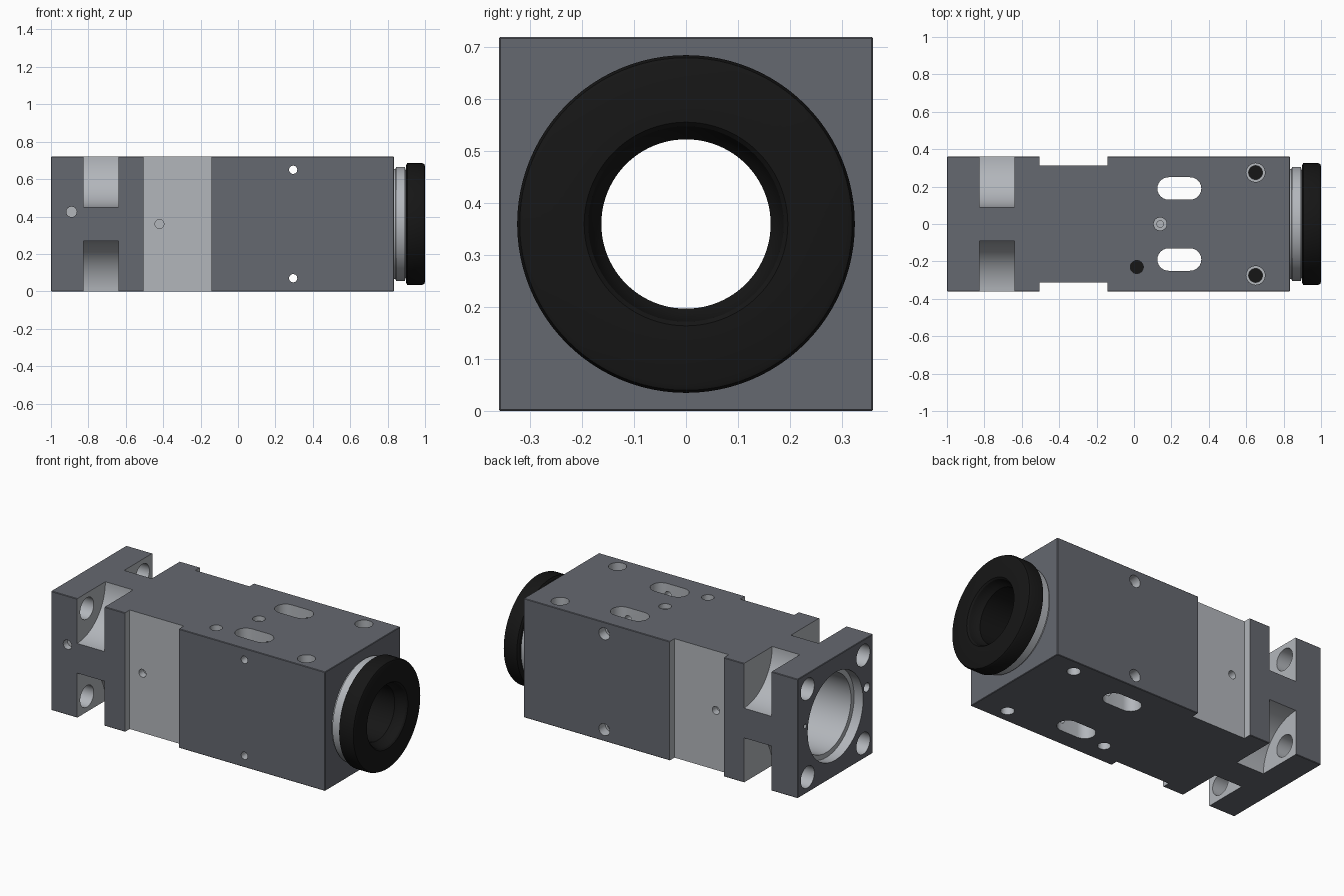
import bpy, bmesh, math
from mathutils import Vector

if "Cube" in bpy.data.objects:
    bpy.data.objects.remove(bpy.data.objects["Cube"])

def material(name, rgb):
    m = bpy.data.materials.new(name)
    m.diffuse_color = (*rgb, 1)
    m.use_nodes = True
    m.node_tree.nodes["Principled BSDF"].inputs["Base Color"].default_value = m.diffuse_color
    return m

DARK = material("dark_anodised", (0.13, 0.138, 0.16))
METAL = material("bare_metal", (0.45, 0.47, 0.5))
BLACK = material("black_plastic", (0.008, 0.008, 0.008))
MID = 0.36  # height of the bore axis

def finish(name, bm, mat):
    bmesh.ops.recalc_face_normals(bm, faces=bm.faces)
    me = bpy.data.meshes.new(name)
    bm.to_mesh(me)
    bm.free()
    me.materials.append(mat)
    ob = bpy.data.objects.new(name, me)
    bpy.context.collection.objects.link(ob)
    return ob

def prism(name, axis, pts, a, b, mat=METAL):
    """Extrude a 2D outline along an axis: x uses (y,z), y uses (x,z), z uses (x,y)."""
    place = {'x': lambda p, t: (t, p[0], p[1]),
             'y': lambda p, t: (p[0], t, p[1]),
             'z': lambda p, t: (p[0], p[1], t)}[axis]
    bm = bmesh.new()
    lo = [bm.verts.new(place(p, a)) for p in pts]
    hi = [bm.verts.new(place(p, b)) for p in pts]
    bm.faces.new(lo)
    bm.faces.new(hi)
    for i in range(len(pts)):
        j = (i + 1) % len(pts)
        bm.faces.new((lo[i], lo[j], hi[j], hi[i]))
    return finish(name, bm, mat)

def circle(u, v, r, n=32):
    return [(u + r * math.cos(2 * math.pi * i / n), v + r * math.sin(2 * math.pi * i / n)) for i in range(n)]

def rect(u0, u1, v0, v1):
    return [(u0, v0), (u1, v0), (u1, v1), (u0, v1)]

def slot(u0, u1, v, r, n=12):
    right = [(u1 - r + r * math.sin(math.pi * i / n), v - r * math.cos(math.pi * i / n)) for i in range(n + 1)]
    left = [(u0 + r - r * math.sin(math.pi * i / n), v + r * math.cos(math.pi * i / n)) for i in range(n + 1)]
    return right + left

def lathe(name, profile, mat, n=96):
    """Revolve a closed (x, radius) outline around the bore axis."""
    bm = bmesh.new()
    rings = []
    for i in range(n):
        t = 2 * math.pi * i / n
        rings.append([bm.verts.new((x, r * math.cos(t), MID + r * math.sin(t))) for x, r in profile])
    k = len(profile)
    for i in range(n):
        p, q = rings[i], rings[(i + 1) % n]
        for j in range(k):
            bm.faces.new((p[j], p[(j + 1) % k], q[(j + 1) % k], q[j]))
    return finish(name, bm, mat)

def smooth(ob):
    bpy.ops.object.select_all(action='DESELECT')
    ob.select_set(True)
    bpy.context.view_layer.objects.active = ob
    bpy.ops.object.shade_smooth_by_angle(angle=math.radians(30))

# Main block with slightly broken edges
body = prism("main_body", 'x', rect(-0.36, 0.36, 0, 0.72), -1, 0.835, DARK)
bm = bmesh.new()
bm.from_mesh(body.data)
bmesh.ops.bevel(bm, geom=bm.edges[:], offset=0.003, segments=1, affect='EDGES')
bm.to_mesh(body.data)
bm.free()
body.data.materials.append(METAL)

cuts = []
def cut(axis, pts, a, b):
    cuts.append(prism("cutter", axis, pts, a, b))

# Stepped main bore
cut('x', circle(0, MID, 0.21, 64), -1.1, 0.72)
cut('x', circle(0, MID, 0.19, 64), 0.6, 0.9)
cut('x', circle(0, MID, 0.235, 64), -1.1, -0.62)
cut('x', circle(0, MID, 0.265, 64), -1.1, -0.94)

for s in (-1, 1):
    # Side grooves with a shallow hole in each
    cut('y', rect(-0.505, -0.143, -0.1, 0.82), s * 0.314, s * 0.5)
    cut('y', circle(-0.42, MID, 0.024), s * 0.27, s * 0.4)
    # Long slots through the top and bottom
    cut('z', slot(0.125, 0.36, s * 0.19, 0.06), -0.1, 0.82)
    # Stepped vertical holes near the nose
    cut('z', circle(0.65, s * 0.275, 0.037), -0.1, 0.82)
    cut('z', circle(0.65, s * 0.275, 0.05), 0.67, 0.82)
    # Cross holes, wider at the back
    cut('y', circle(0.295, MID + s * 0.29, 0.022), -0.5, 0.5)
    cut('y', circle(0.295, MID + s * 0.29, 0.036), 0.3, 0.5)
    for t in (-1, 1):
        # Round corner pockets and the flange bolt holes opening into them
        cut('x', circle(s * 0.36, MID + t * 0.36, 0.27, 96), -0.825, -0.64)
        cut('x', circle(s * 0.266, MID + t * 0.266, 0.065), -1.1, -0.8)

# Single holes in the top, side and flange face
cut('z', circle(0.015, -0.23, 0.035), -0.1, 0.82)
cut('z', circle(0.14, 0, 0.035), 0.69, 0.82)
cut('z', circle(0.14, 0, 0.018), 0.65, 0.82)
cut('y', circle(-0.89, 0.425, 0.028), -0.5, -0.32)
cut('x', circle(-0.30, 0.42, 0.027), -1.1, -0.92)
cut('x', circle(0.29, 0.41, 0.012), -1.1, -0.95)

bpy.context.view_layer.objects.active = body
for c in cuts:
    mod = body.modifiers.new("cut", 'BOOLEAN')
    mod.operation = 'DIFFERENCE'
    mod.solver = 'EXACT'
    mod.material_mode = 'TRANSFER'
    mod.object = c
    bpy.ops.object.modifier_apply(modifier=mod.name)
    bpy.data.objects.remove(c)
smooth(body)

# Black pins inside the vertical holes
for i, (x, y, r) in enumerate([(0.65, 0.275, 0.037), (0.65, -0.275, 0.037), (0.015, -0.23, 0.035)]):
    smooth(prism(f"black_pin_{i + 1}", 'z', circle(x, y, r), 0.15, 0.63, BLACK))

# Metal neck and black rounded nose ring with its sleeve
smooth(lathe("metal_neck", [(0.825, 0.188), (0.825, 0.295), (0.842, 0.295), (0.846, 0.305), (0.892, 0.305),
                            (0.896, 0.29), (0.91, 0.29), (0.91, 0.188)], METAL))
smooth(lathe("black_nose_ring", [(0.73, 0.163), (0.73, 0.186), (0.899, 0.186), (0.899, 0.315), (0.905, 0.325),
                                 (0.985, 0.325), (0.996, 0.32), (1.0, 0.31), (1.0, 0.196), (0.992, 0.188),
                                 (0.975, 0.184), (0.95, 0.174), (0.935, 0.163)], BLACK))
